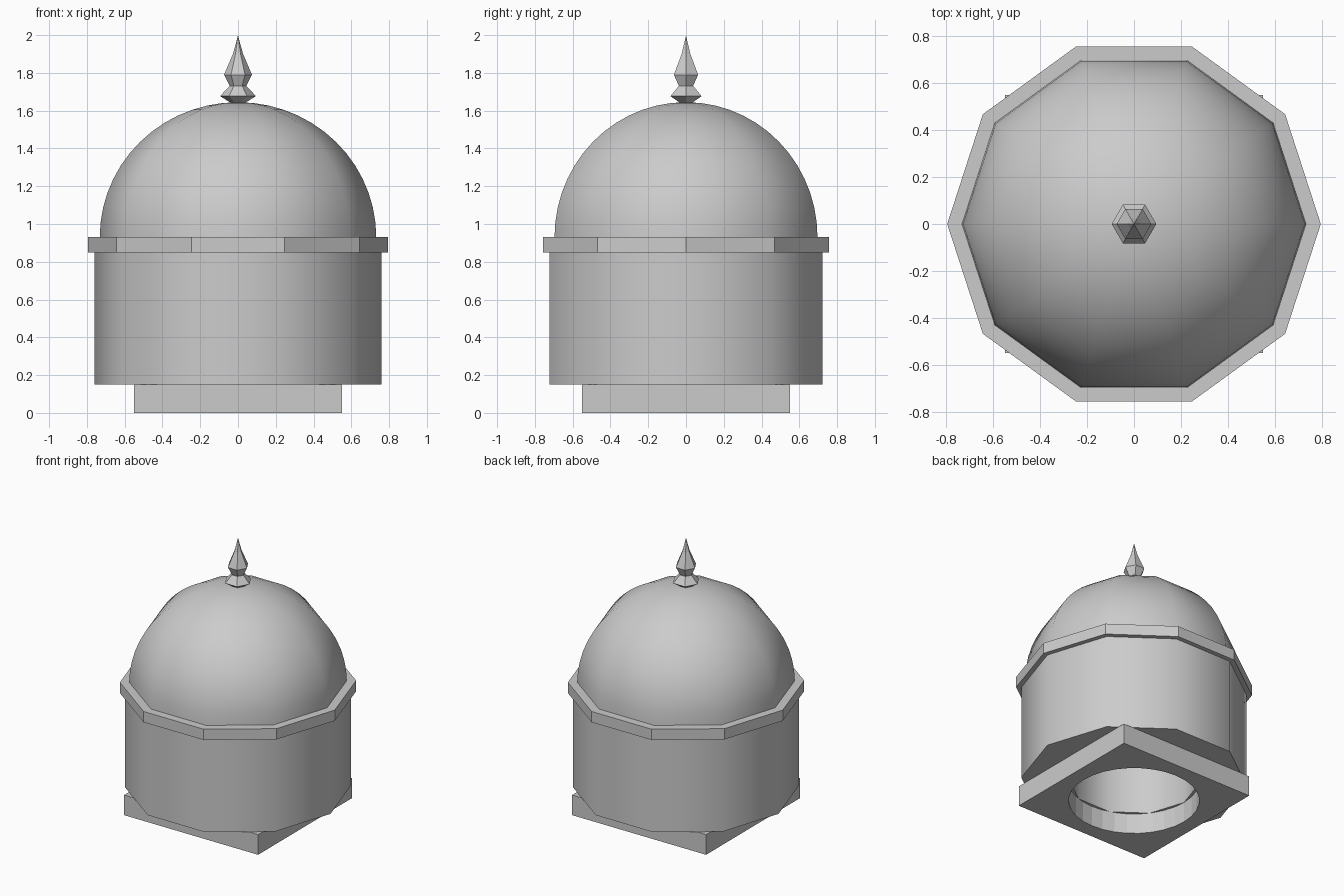
import bpy
import bmesh
from math import sin, cos, pi, radians

if "Cube" in bpy.data.objects:
    bpy.data.objects.remove(bpy.data.objects["Cube"], do_unlink=True)

GREY = 0.6
stone = bpy.data.materials.new("pale_grey_stone")
stone.use_nodes = True
stone.diffuse_color = (GREY, GREY, GREY, 1)
stone.node_tree.nodes["Principled BSDF"].inputs["Base Color"].default_value = (GREY, GREY, GREY, 1)


def add_object(name, bm, smooth=False):
    bmesh.ops.remove_doubles(bm, verts=bm.verts, dist=0.0001)
    bmesh.ops.recalc_face_normals(bm, faces=bm.faces)
    mesh = bpy.data.meshes.new(name)
    bm.to_mesh(mesh)
    bm.free()
    mesh.materials.append(stone)
    obj = bpy.data.objects.new(name, mesh)
    bpy.context.collection.objects.link(obj)
    if smooth:
        bpy.ops.object.select_all(action="DESELECT")
        obj.select_set(True)
        bpy.context.view_layer.objects.active = obj
        bpy.ops.object.shade_smooth_by_angle(angle=radians(42))
    return obj


def lathe(name, profile, sides, closed=False, smooth=False):
    """Turn a (radius, height) profile around z with a given number of sides."""
    bm = bmesh.new()
    rings = []
    for r, z in profile:
        if r < 0.0001:
            rings.append([bm.verts.new((0, 0, z))] * sides)
        else:
            rings.append([bm.verts.new((r * cos(2 * pi * i / sides), r * sin(2 * pi * i / sides), z))
                          for i in range(sides)])
    pairs = list(zip(rings, rings[1:]))
    if closed:
        pairs.append((rings[-1], rings[0]))
    for low, high in pairs:
        for i in range(sides):
            j = (i + 1) % sides
            corners = list(dict.fromkeys((low[i], low[j], high[j], high[i])))
            bm.faces.new(corners)
    return add_object(name, bm, smooth)


def tube(name, inner, outer, bottom, top, sides, smooth=False):
    profile = [(inner, bottom), (outer, bottom), (outer, top), (inner, top)]
    return lathe(name, profile, sides, closed=True, smooth=smooth)


# Square plinth with a round opening
HALF, HOLE, STEPS = 0.55, 0.44, 32
bm = bmesh.new()
columns = []
for i in range(STEPS):
    c, s = cos(2 * pi * i / STEPS), sin(2 * pi * i / STEPS)
    reach = HALF / max(abs(c), abs(s))
    loop = [(HOLE, 0), (reach, 0), (reach, 0.15), (HOLE, 0.15)]
    columns.append([bm.verts.new((r * c, r * s, z)) for r, z in loop])
for a, b in zip(columns, columns[1:] + columns[:1]):
    for k in range(4):
        m = (k + 1) % 4
        bm.faces.new((a[k], b[k], b[m], a[m]))
add_object("plinth", bm)

# Ten-sided drum and cornice
tube("drum", HOLE, 0.76, 0.15, 0.85, 10, smooth=True)
tube("cornice", HOLE, 0.795, 0.85, 0.93, 10)

# Dome
RINGS = 14
dome = [(0.732 * cos(pi / 2 * i / RINGS), 0.93 + 0.715 * sin(pi / 2 * i / RINGS))
        for i in range(RINGS + 1)]
lathe("dome", dome, 10, smooth=True)

# Six-sided finial
lathe("finial_collar", [(0, 1.64), (0.035, 1.64), (0.095, 1.677), (0.045, 1.73), (0, 1.73)], 6)
lathe("finial_spike", [(0, 1.728), (0.042, 1.728), (0.074, 1.79), (0.027, 1.9), (0.01, 1.96), (0, 2.0)], 6)
